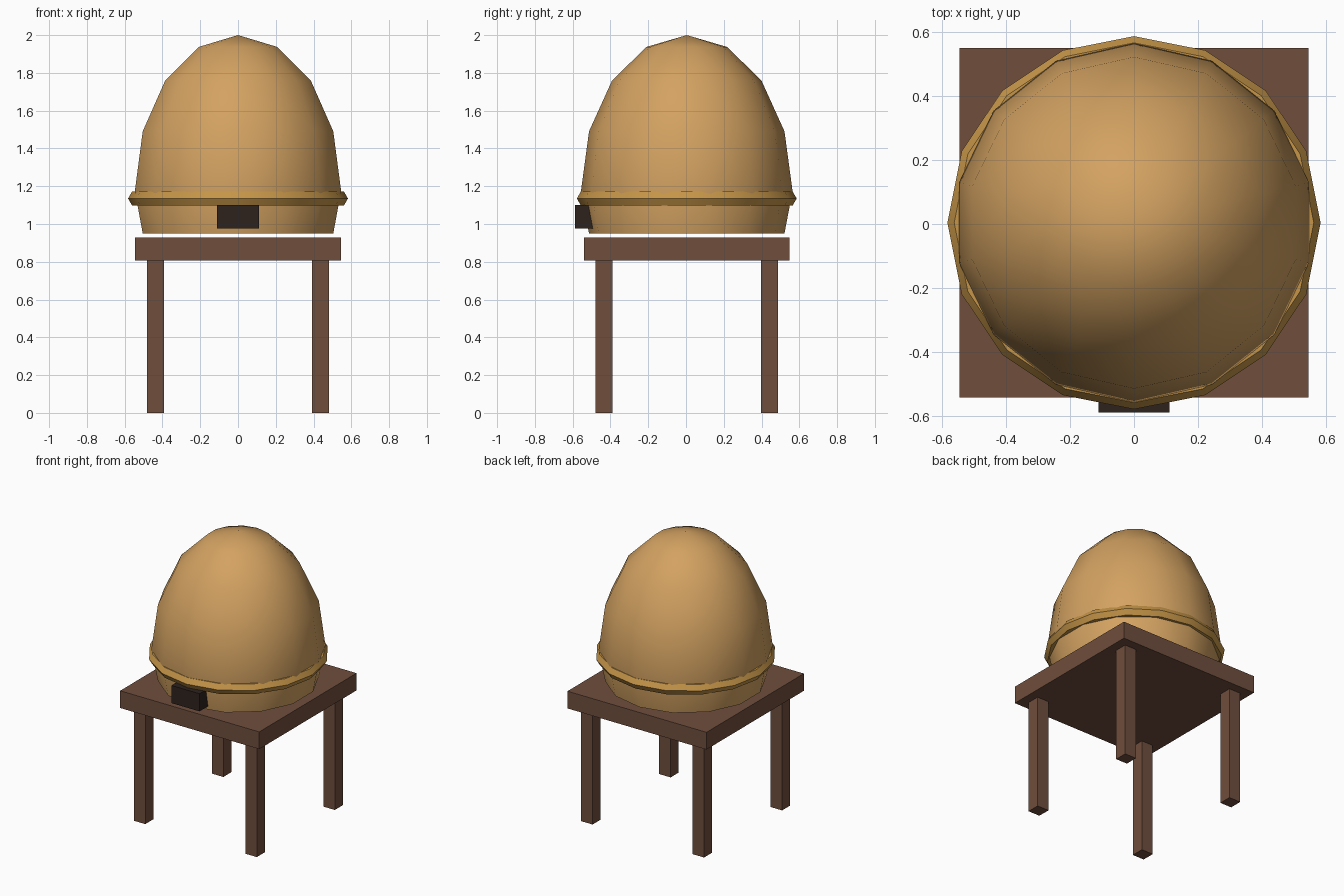
import bpy
from math import radians

if "Cube" in bpy.data.objects:
    bpy.data.objects.remove(bpy.data.objects["Cube"])

Y0 = 0.004  # small shift: the entrance sticks out at the front


def material(name, color):
    m = bpy.data.materials.new(name)
    m.diffuse_color = (*color, 1)
    m.use_nodes = True
    m.node_tree.nodes["Principled BSDF"].inputs["Base Color"].default_value = m.diffuse_color
    return m


straw = material("straw", (0.65, 0.36, 0.12))
rope = material("rope", (0.56, 0.30, 0.065))
wood = material("wood", (0.16, 0.077, 0.047))
dark = material("dark", (0.026, 0.016, 0.012))


def finish(name, mat, angle=None):
    ob = bpy.context.object
    ob.name = name
    ob.data.materials.append(mat)
    if angle:
        bpy.ops.object.shade_smooth_by_angle(angle=radians(angle))
    return ob


def box(name, mat, lo, hi):
    center = [(a + b) / 2 for a, b in zip(lo, hi)]
    bpy.ops.mesh.primitive_cube_add(size=1, location=center)
    ob = bpy.context.object
    ob.scale = [b - a for a, b in zip(lo, hi)]
    bpy.ops.object.transform_apply(location=False, rotation=False, scale=True)
    return finish(name, mat)


# Dome: stretched sphere whose underside is pressed flat
bpy.ops.mesh.primitive_uv_sphere_add(segments=14, ring_count=8, radius=1,
                                     location=(0, Y0, 1.175), rotation=(0, 0, 0))
dome = bpy.context.object
for v in dome.data.vertices:
    # turn the sphere so that a corner points along +x
    x, y, z = v.co
    v.co = (0.56 * x, 0.56 * y, max(0.825 * z, -0.225))
finish("dome", straw, 40)

# Rope band around the dome
bpy.ops.mesh.primitive_torus_add(major_segments=16, minor_segments=6,
                                 major_radius=0.54, minor_radius=0.042,
                                 location=(0, Y0, 1.135))
finish("band", rope, 30)

# Entrance block at the front
box("entrance", dark, (-0.11, -0.588, 0.975), (0.11, -0.46, 1.10))

# Stand: top board and four legs
box("stand_top", wood, (-0.545, Y0 - 0.545, 0.806), (0.545, Y0 + 0.545, 0.928))
for sx, side in ((-1, "left"), (1, "right")):
    for sy, end in ((-1, "front"), (1, "back")):
        x, y = 0.437 * sx, 0.437 * sy + Y0
        box(f"{end}_{side}_leg", wood,
            (x - 0.045, y - 0.045, 0), (x + 0.045, y + 0.045, 0.806))
